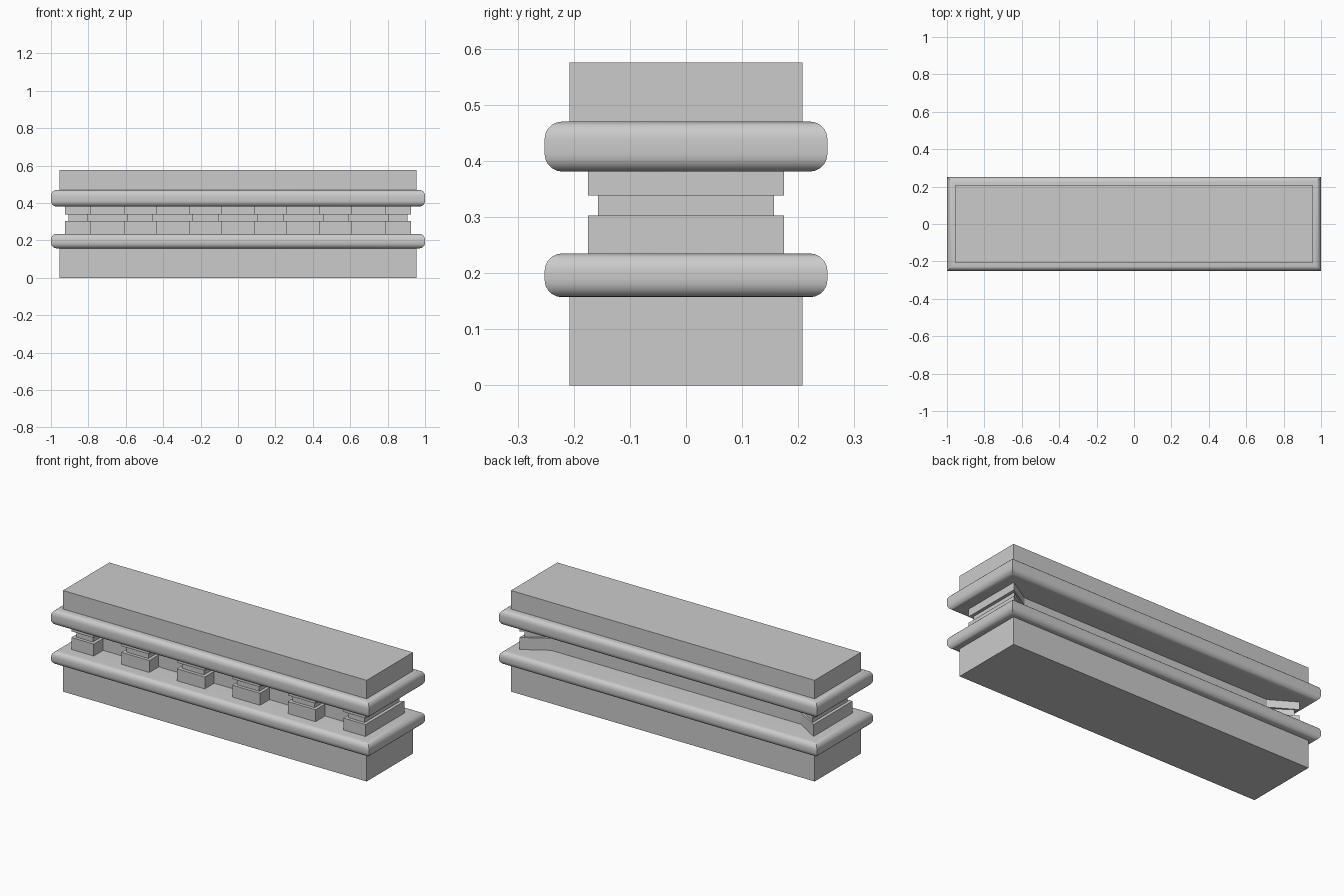
import bpy, bmesh

if "Cube" in bpy.data.objects:
    bpy.data.objects.remove(bpy.data.objects["Cube"])


def prism(name, outline, z0, z1):
    """Extrude a plan outline between two heights."""
    bm = bmesh.new()
    face = bm.faces.new([bm.verts.new((x, y, z0)) for x, y in outline])
    top = bmesh.ops.extrude_face_region(bm, geom=[face])["geom"]
    bmesh.ops.translate(bm, vec=(0, 0, z1 - z0),
                        verts=[v for v in top if isinstance(v, bmesh.types.BMVert)])
    bmesh.ops.recalc_face_normals(bm, faces=bm.faces[:])
    mesh = bpy.data.meshes.new(name)
    bm.to_mesh(mesh)
    bm.free()
    ob = bpy.data.objects.new(name, mesh)
    bpy.context.collection.objects.link(ob)
    return ob


def rect(hx, hy):
    return [(-hx, -hy), (hx, -hy), (hx, hy), (-hx, hy)]


def rounded_slab(name, z0, z1):
    """Moulding with rounded top and bottom rims, square plan corners."""
    ob = prism(name, rect(1.0, 0.252), z0, z1)
    bm = bmesh.new()
    bm.from_mesh(ob.data)
    rims = [e for e in bm.edges if abs(e.verts[0].co.z - e.verts[1].co.z) < 1e-4]
    bmesh.ops.bevel(bm, geom=rims, offset=0.031, segments=5, profile=0.5,
                    affect='EDGES')
    bm.to_mesh(ob.data)
    bm.free()
    bpy.context.view_layer.objects.active = ob
    ob.select_set(True)
    bpy.ops.object.shade_smooth_by_angle(angle=0.6)
    ob.select_set(False)


def dentil_outline(inset):
    """Toothed front, hollowed back with slanted ends."""
    hx, hy, core = 0.925 - inset, 0.175 - inset, 0.09 - inset
    blocks = [(-hx, -0.785 - inset)]
    blocks += [(c - 0.0875 + inset, c + 0.0875 - inset)
               for c in (-0.523, -0.174, 0.174, 0.523)]
    blocks += [(0.785 + inset, hx)]
    pts = []
    for i, (a, b) in enumerate(blocks):
        if i > 0:
            pts.append((a, -core))
        pts += [(a, -hy), (b, -hy)]
        if i < len(blocks) - 1:
            pts.append((b, -core))
    return pts + [(hx, hy), (0.785, core), (-0.785, core), (-hx, hy)]


# Plain blocks at bottom and top
prism("base_block", rect(0.955, 0.208), 0, 0.157)
prism("top_block", rect(0.955, 0.208), 0.47, 0.575)

# Rounded mouldings
rounded_slab("lower_moulding", 0.157, 0.235)
rounded_slab("upper_moulding", 0.381, 0.47)

# Toothed frieze in three courses, the middle one set back
for name, z0, z1, inset in (("lower_teeth", 0.235, 0.303, 0),
                            ("middle_teeth", 0.303, 0.338, 0.018),
                            ("upper_teeth", 0.338, 0.381, 0)):
    prism(name, dentil_outline(inset), z0, z1)
